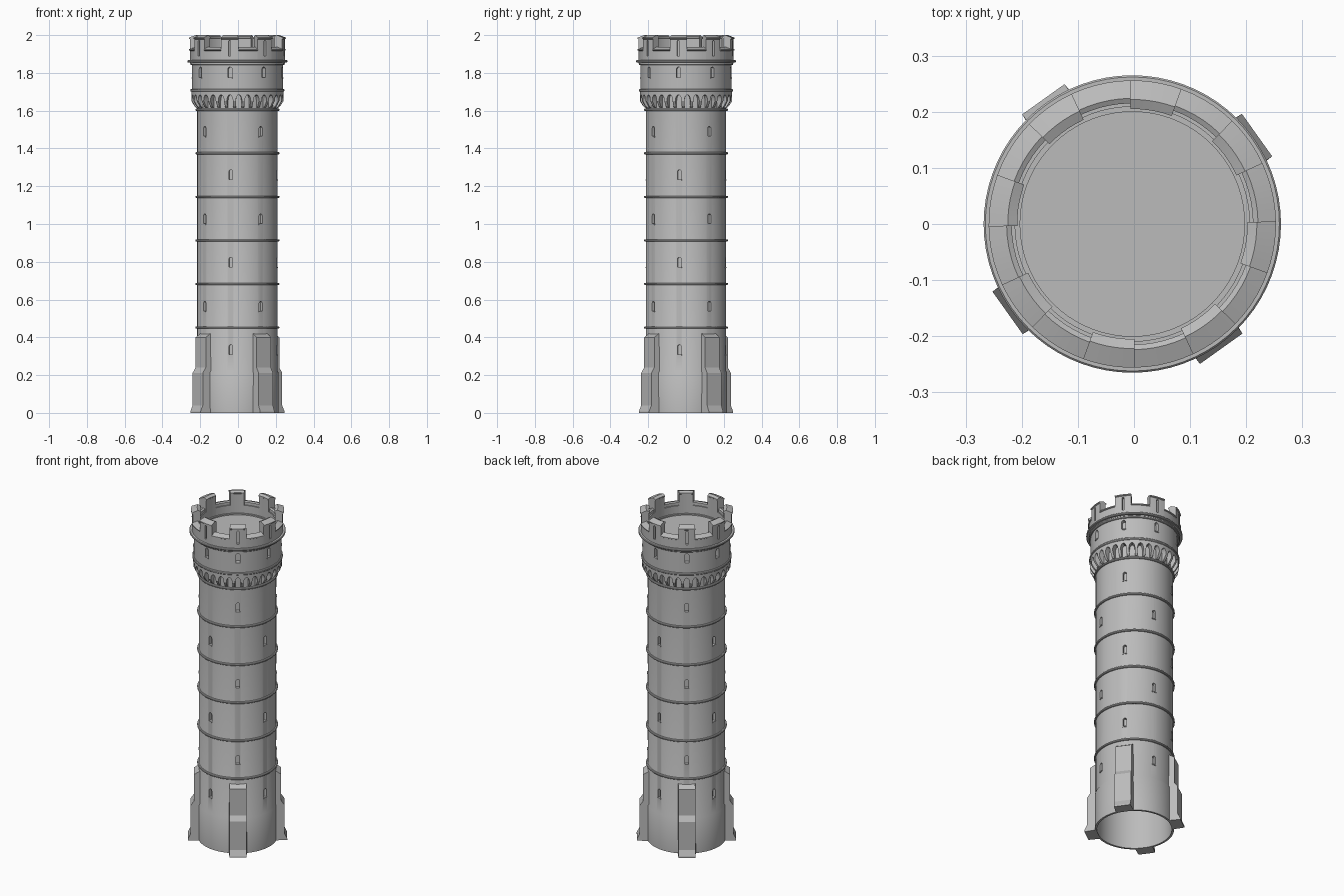
import bpy, bmesh, math
from math import sin, cos, pi, radians

if "Cube" in bpy.data.objects:
    bpy.data.objects.remove(bpy.data.objects["Cube"])

stone = bpy.data.materials.new("grey stone")
stone.use_nodes = True
colour = (0.5, 0.5, 0.5, 1)
stone.diffuse_color = colour
stone.node_tree.nodes["Principled BSDF"].inputs["Base Color"].default_value = colour

CX = -0.003          # tower axis
TURN = radians(35.5)  # direction of the first buttress
EIGHTH = pi / 4


def finish(name, bm, smooth=True):
    """Turn a bmesh into a named stone object."""
    bmesh.ops.remove_doubles(bm, verts=bm.verts, dist=1e-6)
    bmesh.ops.recalc_face_normals(bm, faces=bm.faces)
    mesh = bpy.data.meshes.new(name)
    bm.to_mesh(mesh)
    bm.free()
    mesh.materials.append(stone)
    obj = bpy.data.objects.new(name, mesh)
    bpy.context.collection.objects.link(obj)
    obj.location.x = CX
    if smooth:
        shade(obj)
    return obj


def shade(obj):
    bpy.ops.object.select_all(action='DESELECT')
    obj.select_set(True)
    bpy.context.view_layer.objects.active = obj
    bpy.ops.object.shade_smooth_by_angle(angle=radians(30))


def sweep(bm, profile, start=0, end=2 * pi, steps=72):
    """Turn a closed (radius, z) profile about the tower axis."""
    full = end - start > 6.28
    rows = []
    for i in range(steps if full else steps + 1):
        a = start + (end - start) * i / steps
        rows.append([bm.verts.new((r * cos(a), r * sin(a), z)) for r, z in profile])
    n = len(profile)
    for i in range(steps):
        p, q = rows[i], rows[(i + 1) % len(rows)]
        for j in range(n):
            k = (j + 1) % n
            bm.faces.new((p[j], p[k], q[k], q[j]))
    if not full:
        bm.faces.new(rows[0])
        bm.faces.new(rows[-1])


def prism(bm, outline, angle, near, far):
    """Push a (sideways, z) outline outwards along a compass angle."""
    ends = []
    for r in (near, far):
        ends.append([bm.verts.new((r * cos(angle) - u * sin(angle),
                                   r * sin(angle) + u * cos(angle), z)) for u, z in outline])
    n = len(outline)
    for j in range(n):
        k = (j + 1) % n
        bm.faces.new((ends[0][j], ends[0][k], ends[1][k], ends[1][j]))
    bm.faces.new(ends[0])
    bm.faces.new(ends[1])


def arch(z, width, height):
    """Outline of a round-headed opening centred at height z."""
    w = width / 2
    spring = z + height / 2 - w
    head = [(w * cos(pi * i / 6), spring + w * sin(pi * i / 6)) for i in range(7)]
    return [(-w, z - height / 2), (w, z - height / 2)] + head


def cut(obj, cutter):
    """Carve the cutter out of the object, then discard the cutter."""
    cutter.hide_render = True
    mod = obj.modifiers.new("openings", 'BOOLEAN')
    mod.operation = 'DIFFERENCE'
    mod.solver = 'EXACT'
    mod.object = cutter
    bpy.context.view_layer.update()
    bpy.context.view_layer.objects.active = obj
    bpy.ops.object.modifier_apply(modifier=mod.name)
    bpy.data.objects.remove(cutter)
    shade(obj)


# Main shaft, hollow from below, with overhanging drum and flat deck
bm = bmesh.new()
sweep(bm, [(0.206, 0), (0.218, 0), (0.218, 0.213), (0.213, 0.222), (0.213, 1.69),
           (0.241, 1.69), (0.241, 1.86), (0, 1.86), (0, 1.80), (0.185, 1.80),
           (0.185, 0.26), (0.206, 0.25)])
tower = finish("tower_shaft", bm)

# Windows: two alternating sets of four columns, plus the drum windows
bm = bmesh.new()
for k in range(8):
    a = TURN + k * EIGHTH
    first = 0.565 if k % 2 == 0 else 0.335
    for storey in range(3):
        prism(bm, arch(first + storey * 0.463, 0.02, 0.052), a, 0.195, 0.25)
    prism(bm, arch(1.803, 0.022, 0.056), a, 0.215, 0.28)
cut(tower, finish("window_cutter", bm, False))

# Window sills
bm = bmesh.new()
for k in range(8):
    a = TURN + k * EIGHTH
    first = 0.565 if k % 2 == 0 else 0.335
    levels = [(first + s * 0.463 - 0.029, 0.216) for s in range(3)] + [(1.772, 0.244)]
    for z, r in levels:
        prism(bm, [(-0.013, z - 0.003), (0.013, z - 0.003), (0.013, z + 0.003),
                   (-0.013, z + 0.003)], a, r - 0.015, r)
finish("window_sills", bm, False)

# String courses round the shaft and drum
bm = bmesh.new()
courses = [(0.452 + i * 0.2305, 0.222, 0.012) for i in range(6)]
courses += [(1.708, 0.249, 0.014), (1.847, 0.249, 0.012), (1.861, 0.265, 0.012)]
for z, r, h in courses:
    sweep(bm, [(0.2, z - h / 2), (r - 0.003, z - h / 2), (r, z - h / 4),
               (r, z + h / 4), (r - 0.003, z + h / 2), (0.2, z + h / 2)])
finish("string_courses", bm)

# Stepped buttresses with a splayed foot
bm = bmesh.new()
side = [(0.19, 0), (0.273, 0), (0.273, 0.008), (0.258, 0.04), (0.258, 0.212),
        (0.239, 0.24), (0.239, 0.4), (0.208, 0.42), (0.19, 0.42)]
for k in range(4):
    a = TURN + k * pi / 2
    faces = []
    for u in (-0.0465, 0.0465):
        faces.append([bm.verts.new((r * cos(a) - u * sin(a), r * sin(a) + u * cos(a), z))
                      for r, z in side])
    # leave the hidden back of the buttress open so it stays inside the wall
    for j in range(len(side) - 1):
        bm.faces.new((faces[0][j], faces[0][j + 1], faces[1][j + 1], faces[1][j]))
    for f in faces:
        bm.faces.new(f)
# trim the part that would show inside the hollow base
inner = [v for v in bm.verts if math.hypot(v.co.x, v.co.y) < 0.2]
for v in inner:
    s = 0.211 / math.hypot(v.co.x, v.co.y)
    v.co.x *= s
    v.co.y *= s
finish("buttresses", bm, False)

# Arcade below the drum: a band with scalloped underside
BAYS = 32
half = pi / BAYS
open_half = half * 0.68
columns = []
for b in range(BAYS):
    mid = TURN + 2 * b * half
    columns.append((mid - half, 1.652))
    for i in range(9):
        t = pi - pi * i / 8
        columns.append((mid + open_half * cos(t), 1.652 + 0.032 * sin(t)))
bm = bmesh.new()
rows = [[bm.verts.new((r * cos(a), r * sin(a), z))
         for r, z in ((0.208, low), (0.244, low), (0.244, 1.705), (0.208, 1.705))]
        for a, low in columns]
for i, p in enumerate(rows):
    q = rows[(i + 1) % len(rows)]
    for j in range(4):
        k = (j + 1) % 4
        bm.faces.new((p[j], p[k], q[k], q[j]))
finish("arcade_band", bm)

# Corbels carrying the arches
bm = bmesh.new()
for b in range(BAYS):
    mid = TURN + (2 * b + 1) * half
    w = half - open_half
    sweep(bm, [(0.208, 1.615), (0.218, 1.615), (0.228, 1.625), (0.236, 1.638),
               (0.244, 1.652), (0.208, 1.652)], mid - w, mid + w, 1)
finish("corbels", bm, False)

# Parapet: tall merlons alternating with low sloped gaps
bm_tall, bm_low, bm_slit = bmesh.new(), bmesh.new(), bmesh.new()
width = radians(10.5)
for k in range(8):
    a = TURN + k * EIGHTH
    sweep(bm_tall, [(0.209, 1.85), (0.251, 1.85), (0.251, 1.978), (0.256, 1.981),
                    (0.256, 1.987), (0.222, 2.0), (0.205, 1.992), (0.205, 1.986),
                    (0.209, 1.983)], a - width, a + width, 5)
    sweep(bm_low, [(0.209, 1.85), (0.251, 1.85), (0.251, 1.917), (0.256, 1.92),
                   (0.256, 1.925), (0.224, 1.937), (0.215, 1.932), (0.215, 1.915),
                   (0.209, 1.915)], a + width, a + EIGHTH - width, 5)
    prism(bm_slit, arch(1.931, 0.012, 0.082), a, 0.232, 0.28)
merlons = finish("merlons", bm_tall)
finish("crenel_walls", bm_low)
cut(merlons, finish("slit_cutter", bm_slit, False))
